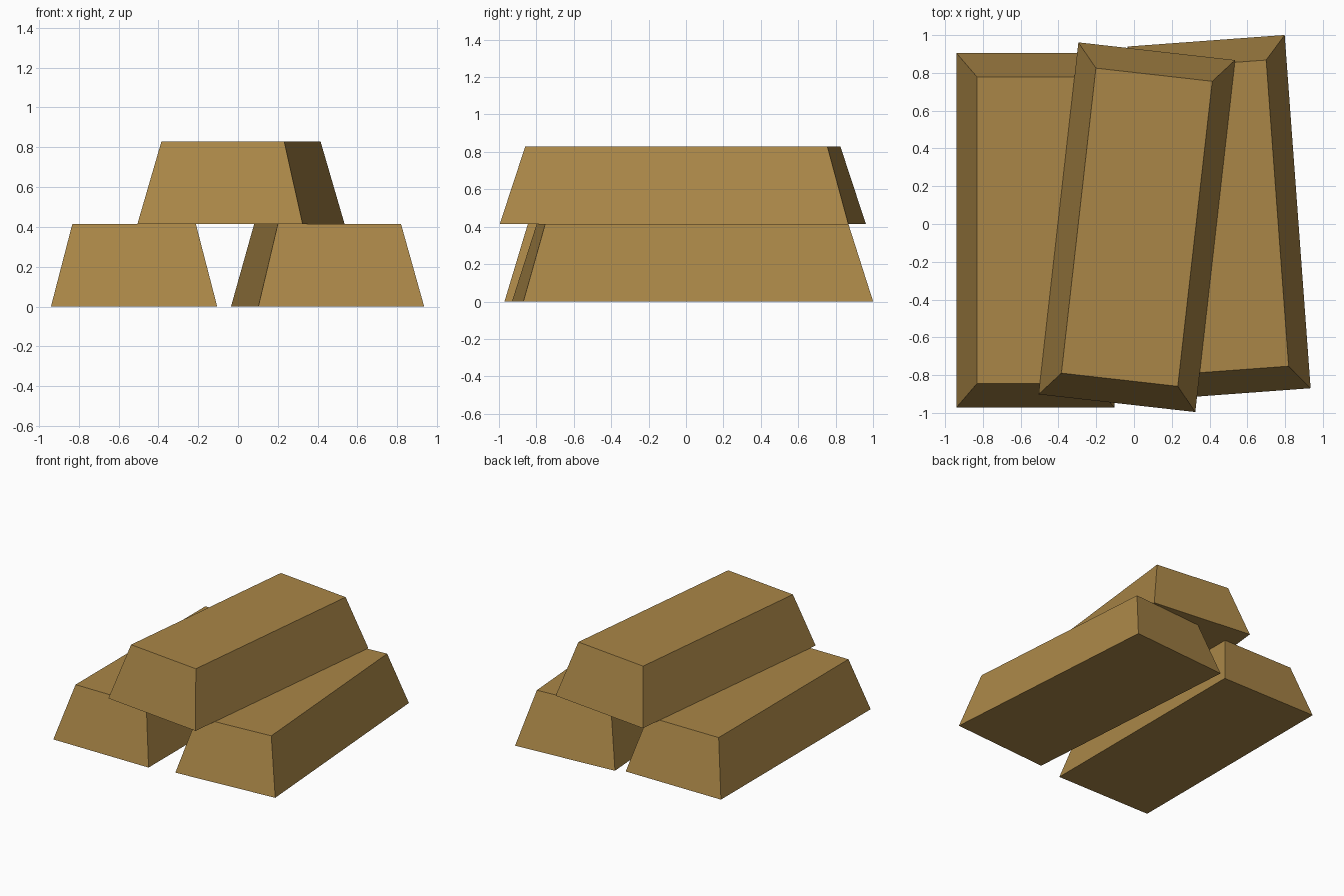
import bpy, bmesh, math

if "Cube" in bpy.data.objects:
    bpy.data.objects.remove(bpy.data.objects["Cube"])

gold = bpy.data.materials.new("gold")
gold.diffuse_color = (0.40, 0.24, 0.063, 1)
gold.use_nodes = True
gold.node_tree.nodes["Principled BSDF"].inputs["Base Color"].default_value = gold.diffuse_color

W, L, H = 0.835, 1.875, 0.415   # bottom width, length and height of a bar
TOP_W, TOP_L = 0.62, 1.625      # smaller top face


def ingot(name, x, y, z, angle):
    """Cube tapered towards the top, standing on its base."""
    bm = bmesh.new()
    bmesh.ops.create_cube(bm, size=1)
    for v in bm.verts:
        top = v.co.z > 0
        v.co.x *= TOP_W if top else W
        v.co.y *= TOP_L if top else L
        v.co.z = H if top else 0
    mesh = bpy.data.meshes.new(name)
    bm.to_mesh(mesh)
    bm.free()
    mesh.materials.append(gold)
    ob = bpy.data.objects.new(name, mesh)
    ob.location = (x, y, z)
    ob.rotation_euler.z = math.radians(angle)
    bpy.context.collection.objects.link(ob)


# Two bars on the ground, one laid across them
ingot("left_bar", -0.522, -0.033, 0, 0)
ingot("right_bar", 0.45, 0.035, 0, 4.2)
ingot("upper_bar", 0.015, -0.017, H, -6.45)
